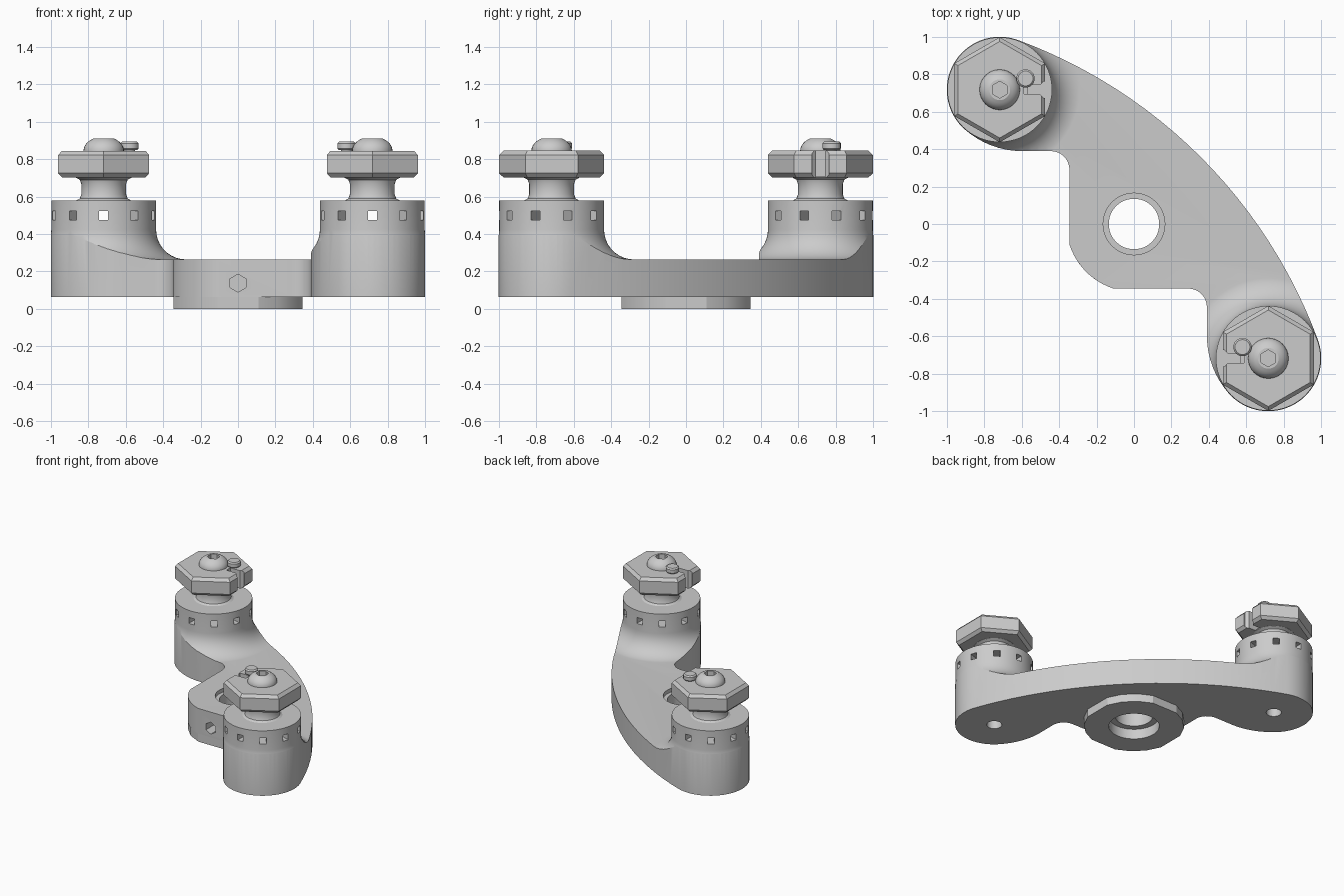
import bpy, bmesh, math
from mathutils import Matrix, Vector

if "Cube" in bpy.data.objects:
    bpy.data.objects.remove(bpy.data.objects["Cube"])

P = 0.718            # post centre offset


def finish(bm, name):
    bmesh.ops.recalc_face_normals(bm, faces=bm.faces)
    me = bpy.data.meshes.new(name)
    bm.to_mesh(me)
    bm.free()
    ob = bpy.data.objects.new(name, me)
    bpy.context.collection.objects.link(ob)
    return ob


def revolve(name, profile, n, at=(0, 0), phase=0.0):
    """Closed solid of revolution from (radius, z) points, bottom to top."""
    bm = bmesh.new()
    rings = []
    for r, z in profile:
        rings.append([bm.verts.new((at[0] + r * math.cos(phase + math.tau * i / n),
                                    at[1] + r * math.sin(phase + math.tau * i / n), z))
                      for i in range(n)])
    for a, b in zip(rings, rings[1:]):
        for i in range(n):
            j = (i + 1) % n
            bm.faces.new((a[i], a[j], b[j], b[i]))
    bm.faces.new(rings[0][::-1])
    bm.faces.new(rings[-1])
    return finish(bm, name)


def prism(name, pts, z0, z1):
    bm = bmesh.new()
    lo = [bm.verts.new((x, y, z0)) for x, y in pts]
    hi = [bm.verts.new((x, y, z1)) for x, y in pts]
    bm.faces.new(lo[::-1])
    bm.faces.new(hi)
    for i in range(len(pts)):
        j = (i + 1) % len(pts)
        bm.faces.new((lo[i], lo[j], hi[j], hi[i]))
    return finish(bm, name)


def box(name, size, matrix):
    bm = bmesh.new()
    bmesh.ops.create_cube(bm, size=1)
    bmesh.ops.scale(bm, vec=size, verts=bm.verts)
    bmesh.ops.transform(bm, matrix=matrix, verts=bm.verts)
    return finish(bm, name)


def boolean(ob, other, op='DIFFERENCE', keep=False):
    mod = ob.modifiers.new('cut', 'BOOLEAN')
    mod.operation, mod.object, mod.solver = op, other, 'EXACT'
    bpy.context.view_layer.objects.active = ob
    bpy.ops.object.modifier_apply(modifier=mod.name)
    if not keep:
        bpy.data.objects.remove(other)


def arc(cx, cy, r, a0, a1, n):
    return [(cx + r * math.cos(math.radians(a0 + (a1 - a0) * i / n)),
             cy + r * math.sin(math.radians(a0 + (a1 - a0) * i / n))) for i in range(n + 1)]


# Arm outline: half of it, then mirrored across the x = y diagonal
c = -1.56
tangent = math.degrees(math.atan2(P - c, -P - c))
half = arc(c, c, math.hypot(P - c, -P - c) + 0.283, 45, tangent, 12)
half += arc(-P, P, 0.283, tangent, 227.5, 22)[1:]
half += arc(-0.6, 0.847, 0.457, 227.5, 270, 8)[1:]
half += arc(-0.445, 0.29, 0.1, 90, 0, 8)
half += arc(0, 0, 0.362, 197.7, 225, 5)
outline = half + [(y, x) for x, y in half[-2:0:-1]]

# Body: slab plus two flared posts, trimmed by the outline
posts = [(-P, P, 1), (P, -P, -1)]
flare = [(0.44 - 0.16 * math.sin(math.radians(a)), 0.424 - 0.16 * math.cos(math.radians(a)))
         for a in range(0, 91, 10)]
column = [(0.44, -0.05)] + flare + [(0.28, 0.58)]
body = box('arm_body', (3, 3, 0.4), Matrix.Translation((0, 0, 0.065)))
for x, y, s in posts:
    boolean(body, revolve('column', column, 64, (x, y)), 'UNION')
boolean(body, prism('trim', outline, 0.063, 1.0), 'INTERSECT')

# Ring of ten square windows and a bottom screw hole in each post
for x, y, s in posts:
    for i in range(5):
        m = Matrix.Translation((x, y, 0.5)) @ Matrix.Rotation(math.radians(90 + 36 * i), 4, 'Z')
        boolean(body, box('window', (0.7, 0.048, 0.048), m))
    boolean(body, revolve('screw_hole', [(0.055, 0.0), (0.055, 0.4)], 24, (x, y)))

# Boss under the hub
boss = prism('hub_boss', [p for q in range(4)
                          for p in arc(0, 0, 0.362, 90 * q + 17.7, 90 * q + 72.3, 3)], 0, 0.063)

# Stepped central bore through hub and boss
bore = revolve('bore', [(0.183, -0.1), (0.183, 0.08), (0.135, 0.08), (0.135, 0.235),
                        (0.165, 0.235), (0.165, 0.4)], 48)
boolean(body, bore, keep=True)
boolean(boss, bore)

# Hexagonal set-screw hole in the front of the hub
hexhole = revolve('set_screw_hole', [(0.048, -0.1), (0.048, 0.1)], 6, phase=math.pi / 6)
hexhole.data.transform(Matrix.Translation((0, -0.31, 0.137)) @ Matrix.Rotation(math.pi / 2, 4, 'X'))
boolean(body, hexhole)

made = [body, boss]
for k, (x, y, s) in enumerate(posts):
    tag = ('_left', '_right')[k]
    # Waisted neck
    neck = [(0.145, 0.575), (0.145, 0.58), (0.128, 0.59), (0.12, 0.612), (0.12, 0.668),
            (0.128, 0.69), (0.15, 0.702), (0.15, 0.71)]
    made.append(revolve('neck' + tag, neck, 40, (x, y)))
    # Chamfered hex nut with a flared slot
    nut = revolve('hex_nut' + tag, [(0.258, 0.703), (0.281, 0.725), (0.281, 0.822), (0.258, 0.845)],
                  6, (x, y), math.pi / 6)
    slot = [(0.13, -0.024), (0.215, -0.024), (0.235, -0.045), (0.3, -0.045),
            (0.3, 0.045), (0.235, 0.045), (0.215, 0.024), (0.13, 0.024)]
    boolean(nut, prism('slot', [(x + s * u, y + v) for u, v in slot][::s], 0.6, 0.9))
    made.append(nut)
    # Domed screw head with hex socket
    dome = [(0.108, 0.84)] + [(0.108 * math.cos(t), 0.845 + 0.076 * math.sin(t))
                              for t in [i * math.radians(59) / 6 for i in range(7)]]
    head = revolve('screw_head' + tag, dome, 32, (x, y))
    boolean(head, revolve('socket', [(0.045, 0.862), (0.045, 1)], 6, (x, y), math.pi / 6))
    made.append(head)
    # Small locking pin
    pin = [(0.03, 0.80), (0.03, 0.85), (0.042, 0.85), (0.049, 0.858), (0.049, 0.885), (0.04, 0.894)]
    made.append(revolve('lock_pin' + tag, pin, 24, (x + s * 0.138, y + 0.06)))

for ob in made:
    bpy.ops.object.select_all(action='DESELECT')
    ob.select_set(True)
    bpy.context.view_layer.objects.active = ob
    bpy.ops.object.shade_smooth_by_angle(angle=math.radians(25))
